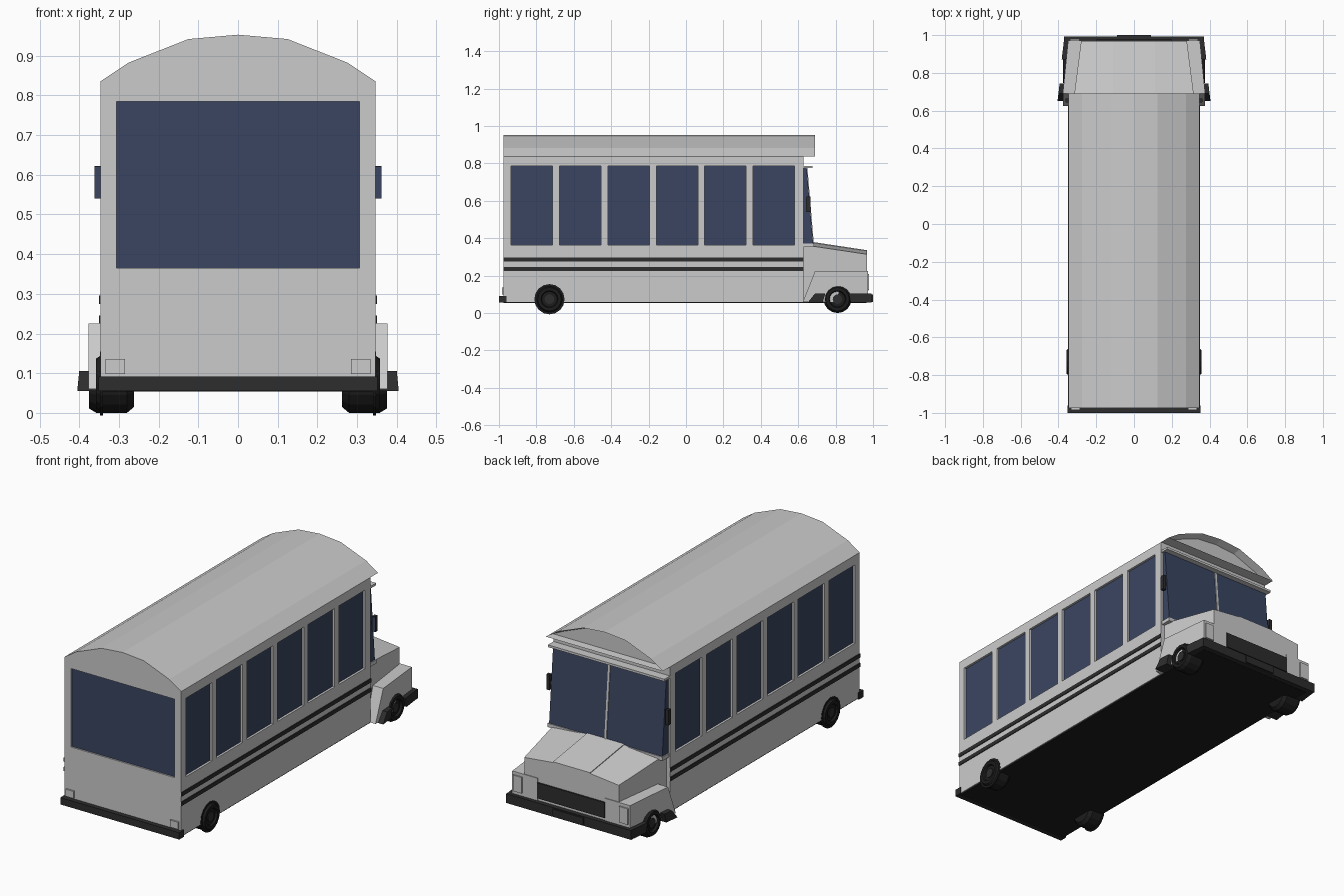
import bpy, bmesh, math
from mathutils import Matrix

if "Cube" in bpy.data.objects:
    bpy.data.objects.remove(bpy.data.objects["Cube"])


def mat(name, rgb):
    m = bpy.data.materials.new(name)
    m.diffuse_color = (*rgb, 1)
    m.use_nodes = True
    m.node_tree.nodes["Principled BSDF"].inputs["Base Color"].default_value = m.diffuse_color
    return m


BODY = mat("light_grey_paint", (0.6, 0.6, 0.6))
GLASS = mat("navy_glass", (0.042, 0.06, 0.12))
TRIM = mat("black_trim", (0.026, 0.026, 0.026))
TYRE = mat("dark_rubber", (0.012, 0.012, 0.012))


def finish(name, bm, m):
    bmesh.ops.recalc_face_normals(bm, faces=bm.faces)
    me = bpy.data.meshes.new(name)
    bm.to_mesh(me)
    bm.free()
    me.materials.append(m)
    ob = bpy.data.objects.new(name, me)
    bpy.context.collection.objects.link(ob)
    return ob


def box(name, x, y, z, m):
    bm = bmesh.new()
    bmesh.ops.create_cube(bm, size=1)
    for v in bm.verts:
        v.co = [(r[0] + r[1]) / 2 + c * (r[1] - r[0]) for r, c in zip((x, y, z), v.co)]
    return finish(name, bm, m)


def loft(name, a, b, m):
    """Solid between two matching outlines of 3D points."""
    bm = bmesh.new()
    va, vb = [bm.verts.new(p) for p in a], [bm.verts.new(p) for p in b]
    bm.faces.new(va)
    bm.faces.new(vb[::-1])
    n = len(a)
    for i in range(n):
        bm.faces.new((va[i], va[(i + 1) % n], vb[(i + 1) % n], vb[i]))
    return finish(name, bm, m)


def side_loft(name, x0, pts, xf, s, m):
    """Side outline (y, z) from x0 out to xf(y), on side s."""
    return loft(name, [(s * x0, y, z) for y, z in pts],
                [(s * xf(y), y, z) for y, z in pts], m)


W, REAR, FRONT = 0.346, -0.975, 0.628
LOW, HIGH, TOP = 0.365, 0.785, 0.836

# Main body: lower shell, glass core, upper rail and pillars
box("lower_body", (-W, W), (REAR, FRONT), (0.06, LOW), BODY)
box("window_glass", (-W + .012, W - .012), (REAR + .008, FRONT - .01), (LOW - .01, HIGH + .01), GLASS)
box("upper_rail", (-W, W), (REAR, FRONT), (HIGH, TOP), BODY)
edges = [REAR] + [e for i in range(6) for e in (-0.936 + .259 * i, -0.714 + .259 * i)] + [FRONT]
for s in (-1, 1):
    for a, b in zip(edges[::2], edges[1::2]):
        box("window_pillar", sorted((s * (W - .04), s * W)), (a, b), (LOW, HIGH), BODY)
    for z in (0.225, 0.275):
        box("side_stripe", sorted((s * (W - .004), s * (W + .004))), (REAR, FRONT), (z, z + .021), TRIM)

# Arched roof with recessed front end
half = [(W, TOP), (.275, .883), (.125, .942)]
arch = half + [(0, .953)] + [(-x, z) for x, z in half[::-1]]
roof = loft("roof", [(x, REAR, z) for x, z in arch], [(x, .69, z) for x, z in arch], BODY)
bm = bmesh.new()
bm.from_mesh(roof.data)
face = [f for f in bm.faces if f.normal.y > .9]
bmesh.ops.inset_region(bm, faces=face, thickness=.014)
bmesh.ops.translate(bm, verts=face[0].verts, vec=(0, -.04, 0))
bm.to_mesh(roof.data)
bm.free()

# Slanted windscreen, divider, sill and visor
ws = [(.62, LOW), (.68, LOW), (.645, .778), (.62, .778)]
loft("windscreen", [(-.335, y, z) for y, z in ws], [(.335, y, z) for y, z in ws], GLASS)
bar = [(y + .004, z) for y, z in ws]
loft("windscreen_divider", [(-.006, y, z) for y, z in bar], [(.006, y, z) for y, z in bar], BODY)
box("windscreen_sill", (-.34, .34), (.62, .684), (.352, .372), BODY)
box("visor", (-.345, .345), (.62, .675), (.775, .787), BODY)

# Tapered bonnet with raised centre panel


def bonnet(y, w, z):
    return [(-w, y, .06), (w, y, .06), (w, y, z - .018), (.11, y, z),
            (-.11, y, z), (-w, y, z - .018)]


loft("bonnet", bonnet(.62, .325, .384), bonnet(.968, .28, .332), BODY)
loft("bonnet_panel", [(x, .67, z) for x, z in ((-.11, .37), (.11, .37), (.11, .381), (-.11, .381))],
     [(x, .968, z) for x, z in ((-.11, .32), (.11, .32), (.11, .336), (-.11, .336))], BODY)
box("grille", (-.2, .2), (.96, .976), (.12, .203), TRIM)

# Undertray
box("undertray", (-.34, .34), (REAR, .965), (.054, .062), TYRE)


def disc(name, x0, x1, y, z, r, m, n=16):
    bm = bmesh.new()
    rot = Matrix.Translation(((x0 + x1) / 2, y, z)) @ Matrix.Rotation(math.pi / 2, 4, 'Y')
    bmesh.ops.create_cone(bm, cap_ends=True, segments=n, radius1=r, radius2=r,
                          depth=abs(x1 - x0), matrix=rot)
    return finish(name, bm, m)


def wheel(s, x0, x1, y, r=.074):
    """Revolved tyre outline with a sunken hub."""
    prof = [(x0, 0), (x0, r * .8), (x0 + .018, r), (x1 - .018, r), (x1, r * .85),
            (x1, r * .62), (x1 - .012, r * .55), (x1 - .012, 0)]
    bm = bmesh.new()
    vs = [bm.verts.new((s * x, y, r + h)) for x, h in prof]
    es = [bm.edges.new(p) for p in zip(vs, vs[1:])]
    bmesh.ops.spin(bm, geom=vs + es, cent=(0, y, r), axis=(1, 0, 0),
                   angle=2 * math.pi, steps=16, use_merge=True)
    bmesh.ops.remove_doubles(bm, verts=bm.verts, dist=1e-4)
    finish("wheel", bm, TYRE)
    disc("hub", s * (x1 - .02), s * (x1 - .006), y, r, r * .35, TRIM, 12)


def flare(y):
    return .377 - .1 * (y - .69)


for s in (-1, 1):
    # Front wing, step and bumper arm
    side_loft("front_wing", .2, [(.625, .06), (.69, .225), (.972, .225), (.972, .06)],
              lambda y: min(flare(y), .377), s, BODY)
    side_loft("step", .32, [(.65, .055), (.69, .105), (.745, .105), (.73, .055)],
              lambda y: .405 - .12 * (y - .65), s, TRIM)
    side_loft("bumper_arm", .3, [(.88, .055), (.87, .105), (.985, .105), (.985, .055)],
              lambda y: .383 - .12 * (y - .87), s, TRIM)
    box("headlight", sorted((s * .288, s * .34)), (.965, .979), (.122, .208), BODY)
    box("tail_light", sorted((s * .285, s * .334)), (-.984, REAR + .005), (.098, .136), BODY)
    # Wheels and dark arches
    wheel(s, .262, .358, -.73)
    wheel(s, .265, .375, .81)
    disc("rear_arch", s * .34, s * .3475, -.73, .074, .081, TYRE)
    # Door mirror
    box("mirror_arm", sorted((s * .33, s * .35)), (.65, .658), (.57, .59), TRIM)
    box("mirror_housing", sorted((s * .344, s * .362)), (.645, .665), (.54, .622), TRIM)
    box("mirror_glass", sorted((s * .345, s * .361)), (.642, .646), (.542, .62), GLASS)

# Bumpers and front plate
box("front_bumper", (-.37, .37), (.955, .992), (.055, .105), TRIM)
box("front_plate", (-.09, .09), (.99, 1.0), (.06, .1), TRIM)
box("rear_bumper", (-.352, .352), (-1.0, -.96), (.055, .092), TRIM)
